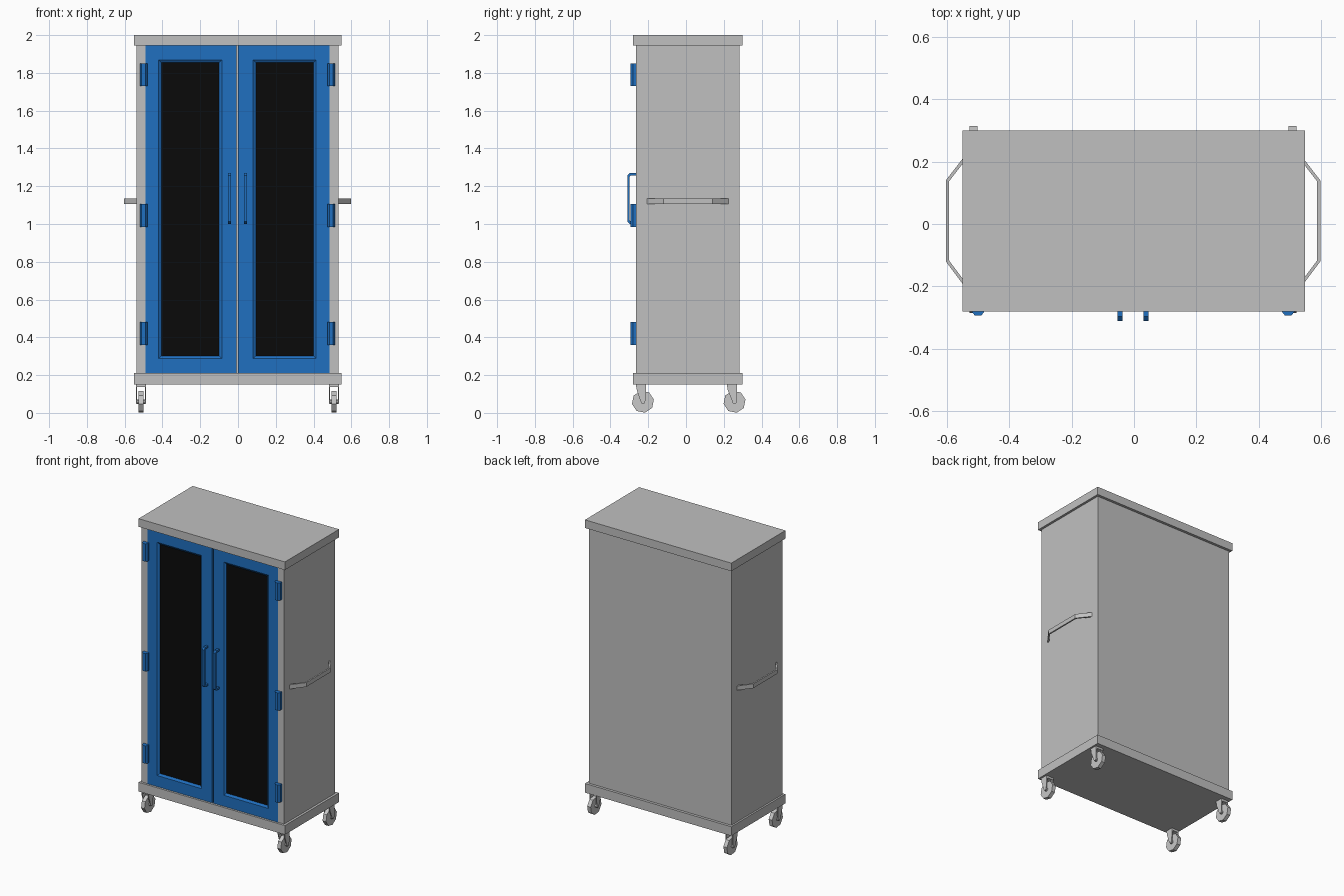
import bpy, bmesh, math
from mathutils import Vector

cube = bpy.data.objects.get("Cube")
if cube:
    bpy.data.objects.remove(cube, do_unlink=True)

CX = -0.003          # middle of the cabinet
FRONT = -0.265       # plane of the door fronts


def material(name, rgb):
    m = bpy.data.materials.new(name)
    m.use_nodes = True
    m.diffuse_color = (*rgb, 1)
    m.node_tree.nodes["Principled BSDF"].inputs["Base Color"].default_value = (*rgb, 1)
    return m


GREY = material("cabinet grey", (0.53, 0.53, 0.53))
LIGHT = material("caster grey", (0.58, 0.58, 0.58))
BLUE = material("door blue", (0.014, 0.16, 0.53))
BLACK = material("dark glass", (0.003, 0.003, 0.003))


def finish(name, bm, *mats):
    bmesh.ops.recalc_face_normals(bm, faces=bm.faces)
    mesh = bpy.data.meshes.new(name)
    bm.to_mesh(mesh)
    bm.free()
    for m in mats:
        mesh.materials.append(m)
    ob = bpy.data.objects.new(name, mesh)
    bpy.context.collection.objects.link(ob)
    return ob


def add_prism(bm, pts, axis, lo, hi):
    """Extrude a 2D outline: (x, y) along z, or (y, z) along x."""
    def place(p, t):
        return (p[0], p[1], t) if axis == "z" else (t, p[0], p[1])
    face = bm.faces.new([bm.verts.new(place(p, lo)) for p in pts])
    new = bmesh.ops.extrude_face_region(bm, geom=[face])["geom"]
    step = Vector(place((0, 0), hi - lo))
    bmesh.ops.translate(bm, vec=step, verts=[v for v in new if isinstance(v, bmesh.types.BMVert)])


def prism(name, pts, axis, lo, hi, mat):
    bm = bmesh.new()
    add_prism(bm, pts, axis, lo, hi)
    return finish(name, bm, mat)


def rect(x0, x1, y0, y1):
    return [(x0, y0), (x1, y0), (x1, y1), (x0, y1)]


def strip(path, thick):
    """Outline of a bent bar: the path plus its mitred offset."""
    pts = [Vector(p) for p in path]
    inner = []
    for i, p in enumerate(pts):
        dirs = [(b - a).normalized() for a, b in zip(pts, pts[1:])][max(i - 1, 0):i + 1]
        normals = [Vector((-d.y, d.x)) for d in dirs]
        n = sum(normals, Vector((0, 0))).normalized()
        inner.append(p + n * thick / n.dot(normals[0]))
    return pts + inner[::-1]


# Cabinet: carcass with front stiles, top cap and base slab
right, left = CX - 0.535, CX + 0.535
carcass = [(right, 0.282), (right, FRONT), (CX - 0.488, FRONT), (CX - 0.488, FRONT + 0.02),
           (CX + 0.488, FRONT + 0.02), (CX + 0.488, FRONT), (left, FRONT), (left, 0.282)]
prism("cabinet_body", carcass, "z", 0.2, 1.95, GREY)
slab = rect(-0.55, 0.548, -0.28, 0.3)
prism("top_cap", slab, "z", 1.945, 2.0, GREY)
prism("base_slab", slab, "z", 0.15, 0.212, GREY)

for side, s in (("right", -1), ("left", 1)):
    # Door with a recessed glass panel
    bm = bmesh.new()
    x0, x1 = sorted((CX + s * 0.004, CX + s * 0.488))
    add_prism(bm, rect(x0, x1, FRONT - 0.001, FRONT + 0.019), "z", 0.212, 1.944)
    bmesh.ops.recalc_face_normals(bm, faces=bm.faces)
    panel = [f for f in bm.faces if f.normal.y < -0.9]
    bmesh.ops.inset_region(bm, faces=panel, thickness=0.075, use_even_offset=True)
    bmesh.ops.translate(bm, vec=(s * 0.004, 0, 0), verts=panel[0].verts)
    bmesh.ops.inset_region(bm, faces=panel, thickness=0.014, depth=-0.01, use_even_offset=True)
    panel[0].material_index = 1
    finish(side + "_door", bm, BLUE, BLACK)

    # Door pull
    pull = strip([(FRONT, 1.0), (-0.297, 1.0), (-0.311, 1.012),
                  (-0.311, 1.258), (-0.297, 1.27), (FRONT, 1.27)], -0.013)
    hx = CX + s * 0.042
    prism(side + "_door_pull", pull, "x", hx - 0.008, hx + 0.008, BLUE)

    # Hinges: plate with a chamfered barrel
    mid = CX + s * 0.497
    barrel = [(mid - 0.02, FRONT), (mid - 0.02, -0.281), (mid - 0.01, -0.294),
              (mid + 0.01, -0.294), (mid + 0.02, -0.281), (mid + 0.02, FRONT)]
    for label, z in (("lower", 0.36), ("middle", 0.985), ("upper", 1.73)):
        prism(f"{side}_{label}_hinge", barrel, "z", z, z + 0.12, BLUE)

    # Push handle on the side panel
    path = [(0.535, -0.207), (0.6, -0.12), (0.6, 0.14), (0.535, 0.224)]
    bar = strip([(CX + s * x, y) for x, y in path], s * 0.01)
    prism(side + "_push_handle", bar, "z", 1.105, 1.134, GREY)

    # Casters: tapered fork plates, mounting plate, wheel and axle
    for end, top_y, axle_y in (("front", -0.238, -0.228), ("back", 0.243, 0.257)):
        name = f"{end}_{side}_caster"
        cx = CX + s * 0.511
        plate = [(top_y - 0.027, 0.152), (top_y - 0.022, 0.12), (axle_y - 0.012, 0.06),
                 (axle_y - 0.006, 0.05), (axle_y + 0.006, 0.05), (axle_y + 0.012, 0.06),
                 (top_y + 0.027, 0.12), (top_y + 0.027, 0.152)]
        bm = bmesh.new()
        for t in (-1, 1):
            add_prism(bm, plate, "x", cx + t * 0.021, cx + t * 0.027)
        add_prism(bm, rect(top_y - 0.026, top_y + 0.026, 0.136, 0.152), "x", cx - 0.021, cx + 0.021)
        finish(name + "_fork", bm, LIGHT)

        bm = bmesh.new()
        for radius, half in ((0.059, 0.013), (0.012, 0.024)):
            ring = [(axle_y + radius * math.cos(a), 0.059 + radius * math.sin(a))
                    for a in (math.tau * (k + 0.25) / 8 for k in range(8))]
            add_prism(bm, ring, "x", cx - half, cx + half)
        finish(name + "_wheel", bm, LIGHT)
